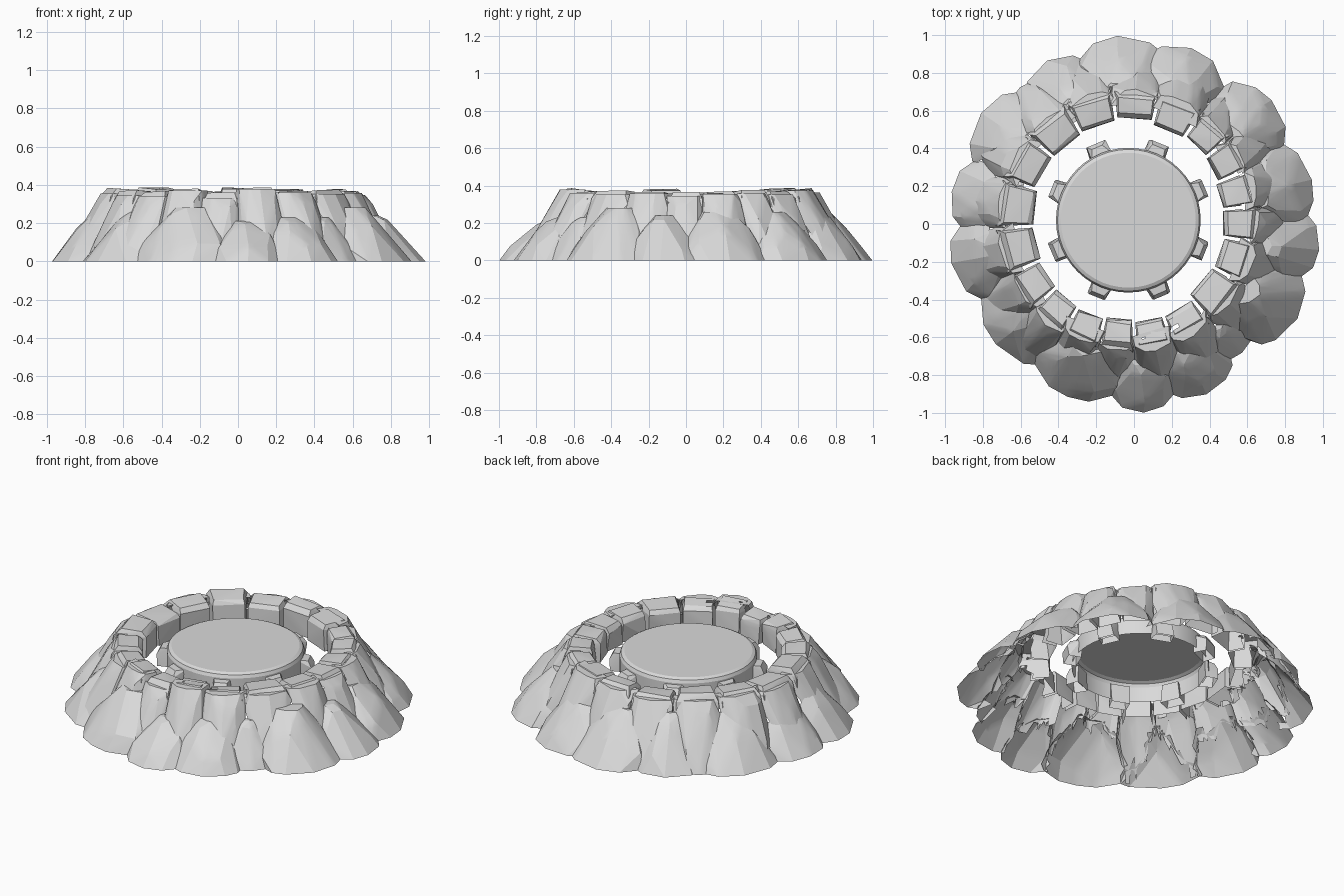
import bpy, bmesh, math, random
from mathutils import Vector

random.seed(5)
cube = bpy.data.objects.get("Cube")
if cube:
    bpy.data.objects.remove(cube, do_unlink=True)

stone_grey = bpy.data.materials.new("stone_grey")
stone_grey.use_nodes = True
stone_grey.diffuse_color = (0.7, 0.7, 0.7, 1)
stone_grey.node_tree.nodes["Principled BSDF"].inputs["Base Color"].default_value = (0.7, 0.7, 0.7, 1)

PIT = Vector((-0.03, 0.02, 0))      # centre of the disc and inner ring
ORIGIN = Vector((0, 0, 0))
rocks = []                          # name, mesh, hull planes, middle


def polar(centre, deg, r, side, z):
    """Point at radius r along an angle, moved sideways, at height z."""
    a = math.radians(deg)
    out = Vector((math.cos(a), math.sin(a), 0))
    across = Vector((-out.y, out.x, 0))
    return centre + out * r + across * side + Vector((0, 0, z))


def finish(name, bm, angle):
    mesh = bpy.data.meshes.new(name)
    bm.to_mesh(mesh)
    bm.free()
    mesh.materials.append(stone_grey)
    obj = bpy.data.objects.new(name, mesh)
    bpy.context.collection.objects.link(obj)
    bpy.ops.object.select_all(action='DESELECT')
    obj.select_set(True)
    bpy.context.view_layer.objects.active = obj
    bpy.ops.object.shade_smooth_by_angle(angle=math.radians(angle))


def rock(name, points, deg, open_back):
    """Faceted hull, left open underneath and, if wanted, behind."""
    bm = bmesh.new()
    for p in points:
        bm.verts.new(p)
    hull = bmesh.ops.convex_hull(bm, input=bm.verts[:])
    spare = {g for g in hull["geom_interior"] + hull["geom_unused"]
             if isinstance(g, bmesh.types.BMVert) and g.is_valid}
    bmesh.ops.delete(bm, geom=list(spare), context='VERTS')
    bmesh.ops.recalc_face_normals(bm, faces=bm.faces[:])
    bm.normal_update()
    planes = [(f.normal.copy(), f.calc_center_median()) for f in bm.faces]
    middle = sum((v.co for v in bm.verts), Vector()) / len(bm.verts)
    out = polar(ORIGIN, deg, 1, 0, 0)
    drop = [f for f in bm.faces if f.normal.z < -0.6
            or (open_back and f.normal.dot(out) < -0.5)]
    bmesh.ops.delete(bm, geom=drop, context='FACES')
    rocks.append((name, bm, planes, middle))


def mound(name, centre, deg, foot, back, half, height, lean, taper, rough):
    """Half dome with a blunt outline that leans inwards as it rises."""
    points = []
    for t in (0, 0.3, 0.58, 0.82, 1):
        depth = (foot - back) * (1 - lean * t ** 1.1)
        width = half * (1 - taper * t ** 1.45)
        for phi in range(-90, 91, 30):
            p = math.radians(phi + random.uniform(-9, 9) * (0 < abs(phi) < 90))
            j = random.uniform(-rough, rough * 0.5) * (t > 0)
            z = height * t + random.uniform(-rough, rough) * (0 < t < 1)
            points.append(polar(centre, deg, back + depth * max(math.cos(p), 0) ** 0.6 + j,
                                width * math.sin(p) + j, z))
    rock(name, points, deg, True)


# Broad outer boulders: angle, foot radius, half width, height
boulders = [(95, 1.0, .27, .28), (72, .98, .26, .26), (42, .98, .27, .26),
            (14, .97, .27, .26), (-8, .99, .24, .24), (-30, 1.0, .27, .28),
            (-50, .89, .23, .23), (-67, .98, .24, .23), (-87, 1.0, .22, .21),
            (-111, .98, .3, .28), (-139, .97, .29, .26), (-168, .99, .27, .27),
            (170, .98, .26, .24), (144, 1.0, .28, .28), (118, .98, .23, .29)]
for i, (deg, foot, half, height) in enumerate(boulders):
    mound(f"outer_boulder_{i + 1}", ORIGIN, deg, foot, .63, half, height, .66, .68, .022)

# Inner ring of blocks, each with a sloping buttress behind it
ring = [15, 31, 47, 65, 87, 107, 130, 150, 173, 194, 215, 231, 249, 264, 282, 298, 320, 342, 358]
for i, deg in enumerate(ring):
    before = (deg - ring[i - 1]) % 360 / 2
    after = (ring[(i + 1) % len(ring)] - deg) % 360 / 2
    top = random.uniform(.365, .388)
    # The ring is slightly narrower from left to right
    inner = .54 - .025 * math.cos(math.radians(deg)) ** 2 + random.uniform(-.01, .01)
    mid = deg + (after - before) / 2
    span = (before + after) / 2 - .9

    # Ring block: chamfered wedge
    points = []
    for r, z, shrink in ((inner, .22, 1), (inner, top - .035, 1), (inner + .018, top - .01, .9),
                         (.655, top, .84), (.69, top - .04, 1), (.72, .22, 1)):
        for s in (-1, 1):
            points.append(polar(PIT, mid + s * span * shrink, r + random.uniform(-.008, .008), 0,
                                z + random.uniform(-.008, 0)))
    rock(f"ring_block_{i + 1}", points, mid, False)

    # Buttress, broad enough to run into its neighbours
    half = .8 * math.radians(span) + .04
    mound(f"buttress_{i + 1}", PIT, mid, random.uniform(.87, .93), .6, half,
          top - random.uniform(.005, .035), .67, .26, .016)

# Trim away whatever is buried inside a neighbouring rock
for name, bm, planes, middle in rocks:
    near = [r[2] for r in rocks if r[0] != name and (r[3] - middle).length < .55]
    bmesh.ops.triangulate(bm, faces=bm.faces[:])
    bmesh.ops.subdivide_edges(bm, edges=bm.edges[:], cuts=3, use_grid_fill=True)
    buried = {v for v in bm.verts
              if any(all((v.co - p).dot(n) < .002 for n, p in hull) for hull in near)}
    drop = [f for f in bm.faces if all(v in buried for v in f.verts)]
    bmesh.ops.delete(bm, geom=drop, context='FACES')
    finish(name, bm, 16)
rocks.clear()

# Central disc: a cap with a hanging rim, open underneath
bm = bmesh.new()
rings = []
for r, z in ((.357, .345), (.375, .336), (.383, .318), (.383, .225)):
    rings.append([bm.verts.new(polar(PIT, k * 360 / 48, r, 0, z)) for k in range(48)])
cap = bm.faces.new(rings[0])
for upper, lower in zip(rings, rings[1:]):
    for k in range(48):
        n = (k + 1) % 48
        bm.faces.new((upper[k], lower[k], lower[n], upper[n]))
bmesh.ops.inset_region(bm, faces=[cap], thickness=.01)
finish("central_disc", bm, 12)

# Eight lugs around the disc
for i in range(8):
    deg = 23 + i * 45
    points = [polar(PIT, deg, r, s * w + random.uniform(-.008, .008), z)
              for r, w, z in ((.36, .056, .2), (.36, .054, .31), (.42, .036, .305),
                              (.44, .046, .27), (.435, .05, .2))
              for s in (-1, 1)]
    rock(f"disc_lug_{i + 1}", points, deg, False)
for name, bm, planes, middle in rocks:
    finish(name, bm, 16)
